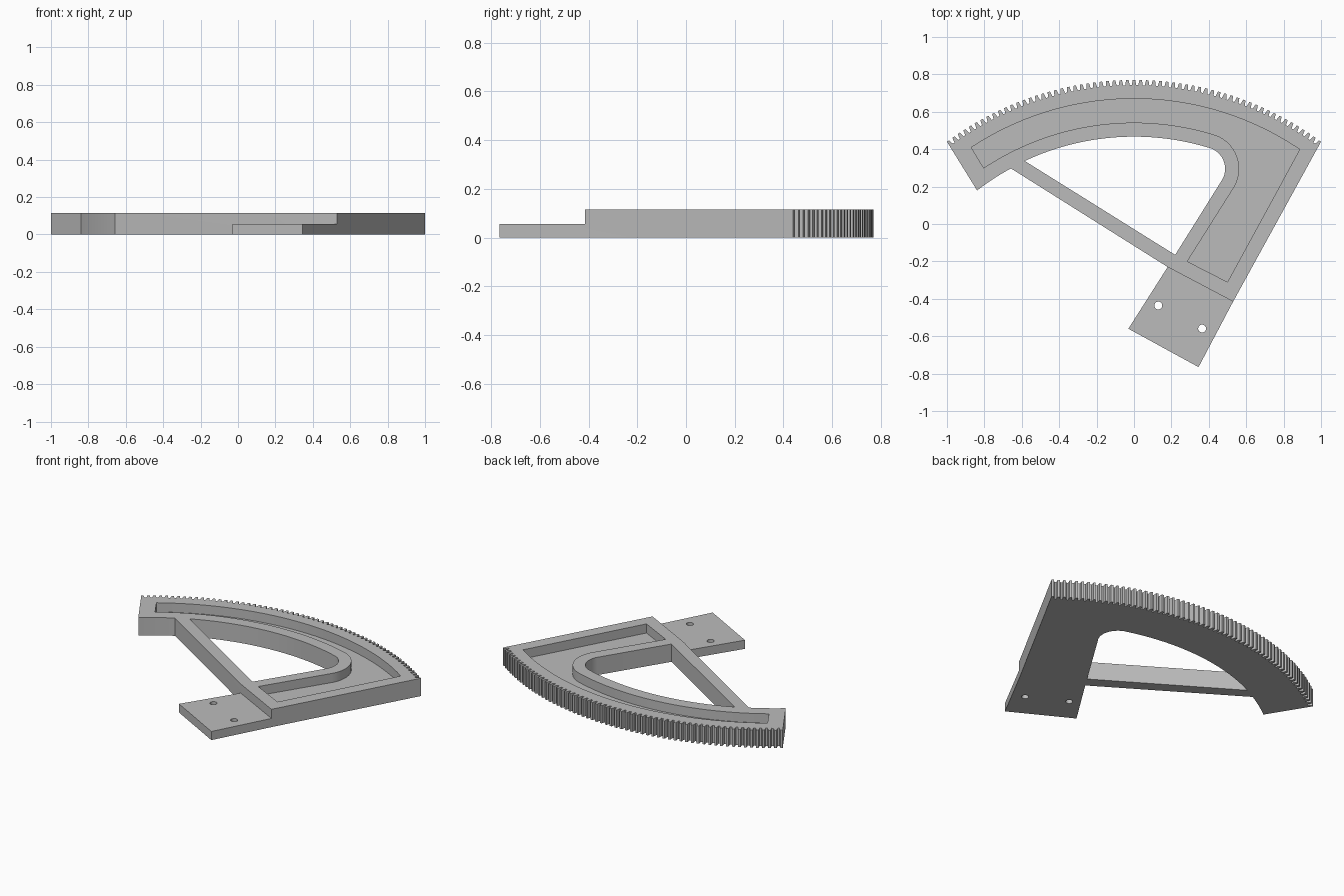
import bpy, bmesh
from math import sin, cos, radians

cube = bpy.data.objects.get("Cube")
if cube:
    bpy.data.objects.remove(cube, do_unlink=True)

HEIGHT, FLOOR = 0.115, 0.056
PIVOT = (0, -0.91)        # centre of the toothed arc
BEND = (0.37, 0.295)      # centre of the rounded inner corner
TIP, ROOT = 1.68, 1.652
TEETH, PITCH = 61, 1.21

grey = bpy.data.materials.new("plain grey")
grey.use_nodes = True
grey.diffuse_color = (0.5, 0.5, 0.5, 1)
grey.node_tree.nodes["Principled BSDF"].inputs["Base Color"].default_value = (0.5, 0.5, 0.5, 1)


def arc(centre, radius, start, end, steps):
    """Points on an arc; angles in degrees, clockwise from +y."""
    angles = [radians(start + (end - start) * i / steps) for i in range(steps + 1)]
    return [(centre[0] + radius * sin(a), centre[1] + radius * cos(a)) for a in angles]


def prism(name, outline, bottom, top):
    """Extrude a flat outline between two heights."""
    bm = bmesh.new()
    face = bm.faces.new([bm.verts.new((x, y, bottom)) for x, y in outline])
    grown = bmesh.ops.extrude_face_region(bm, geom=[face])["geom"]
    moved = [v for v in grown if isinstance(v, bmesh.types.BMVert)]
    bmesh.ops.translate(bm, verts=moved, vec=(0, 0, top - bottom))
    bmesh.ops.recalc_face_normals(bm, faces=bm.faces)
    mesh = bpy.data.meshes.new(name)
    bm.to_mesh(mesh)
    bm.free()
    mesh.materials.append(grey)
    obj = bpy.data.objects.new(name, mesh)
    bpy.context.collection.objects.link(obj)
    return obj


def cut(target, cutter):
    """Subtract a cutter and discard it."""
    cutter.hide_render = True
    mod = target.modifiers.new("cut", "BOOLEAN")
    mod.operation, mod.solver, mod.object = "DIFFERENCE", "EXACT", cutter
    bpy.context.view_layer.objects.active = target
    bpy.ops.object.modifier_apply(modifier=mod.name)
    bpy.data.objects.remove(cutter, do_unlink=True)


# Toothed edge, from left to right
teeth = []
for i in range(TEETH):
    mid = (i - TEETH // 2) * PITCH
    if i:
        teeth += arc(PIVOT, ROOT, mid - 0.42, mid - 0.42, 1)[:1]
    teeth += arc(PIVOT, TIP, mid - 0.23, mid + 0.23, 1)
    if i < TEETH - 1:
        teeth += arc(PIVOT, ROOT, mid + 0.42, mid + 0.42, 1)[:1]

# Whole plate: toothed rim, arm, tab and diagonal strut
outline = teeth + [(0.53, -0.415), (0.345, -0.765), (-0.03, -0.56), (0.18, -0.23)]
outline += arc(PIVOT, 1.375, -28.6, -37.6, 12)
sector = prism("gear_sector", outline, 0, HEIGHT)

# Open window with a rounded corner
window = [(0.22, -0.165)] + arc(PIVOT, 1.377, -25.1, 17.1, 48)
window += arc(BEND, 0.117, 17.1, 122.5, 24)[1:]
cut(sector, prism("window_cutter", window, -0.1, 0.3))

# Recessed pocket following the rim and the arm
pocket = [(0.285, -0.2), (0.5, -0.31)] + arc(PIVOT, 1.58, 34.1, -33.4, 60)
pocket += arc(PIVOT, 1.452, -33.6, 17.1, 48)
pocket += arc(BEND, 0.192, 17.1, 122.5, 24)[1:]
cut(sector, prism("pocket_cutter", pocket, FLOOR, 0.3))

# Lower the mounting tab
step = [(0.18, -0.23), (0.53, -0.415), (0.8, -0.558), (0.4, -1.1), (-0.4, -0.7), (-0.09, -0.087)]
cut(sector, prism("step_cutter", step, FLOOR, 0.3))

# Bolt holes in the tab
for centre in ((0.13, -0.436), (0.364, -0.559)):
    cut(sector, prism("bolt_hole_cutter", arc(centre, 0.021, 0, 345, 23), -0.1, 0.3))

# Smooth arcs with crisp edges
bpy.ops.object.select_all(action="DESELECT")
sector.select_set(True)
bpy.context.view_layer.objects.active = sector
bpy.ops.object.shade_smooth_by_angle(angle=radians(20))
